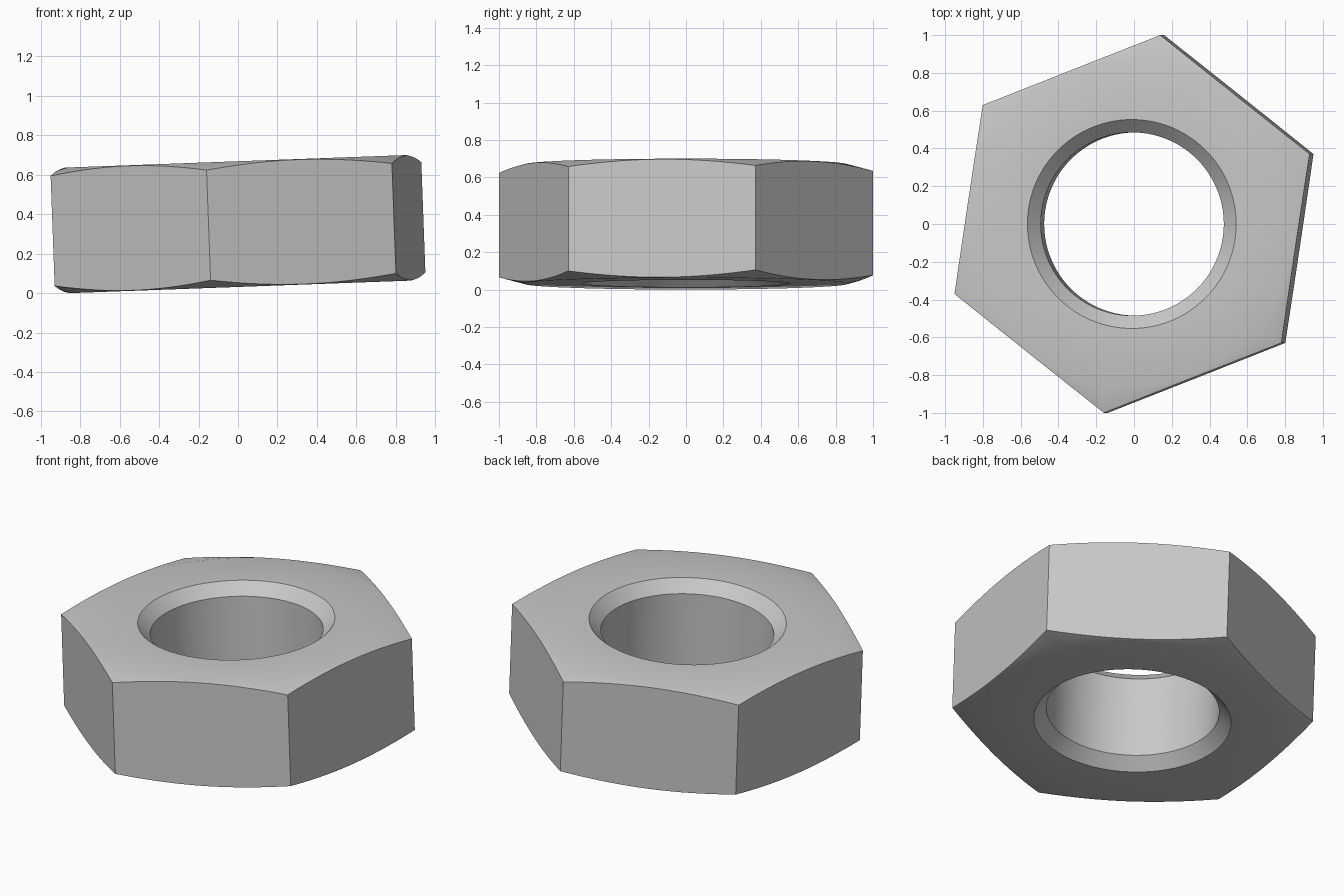
import bpy
import bmesh
from math import radians, cos, sin, tan, pi
from mathutils import Matrix, Vector

cube = bpy.data.objects.get("Cube")
if cube:
    bpy.data.objects.remove(cube, do_unlink=True)

CORNER_R = 1.011            # centre to hexagon corner
THICKNESS = 0.637
HOLE_R, RIM_R = 0.485, 0.553
CHAMFER_R = 0.865           # where the outer corner chamfer begins
CHAMFER_SLOPE = tan(radians(15))
START = radians(21.5)       # direction of the first corner
TILT = radians(-2.1)
STEPS = 20                  # segments per hexagon side

# Plain steel colour
steel = bpy.data.materials.new("light_grey_steel")
steel.use_nodes = True
steel.diffuse_color = (0.58, 0.58, 0.58, 1)
steel.node_tree.nodes["Principled BSDF"].inputs["Base Color"].default_value = steel.diffuse_color


def section(angle):
    """Closed radial cross-section of the nut at an angle measured from a corner."""
    half = THICKNESS / 2
    apothem = CORNER_R * cos(pi / 6)
    side_r = apothem / cos(angle % (pi / 3) - pi / 6)
    upper = [
        (HOLE_R, half - (RIM_R - HOLE_R)),
        (RIM_R, half),
        (CHAMFER_R, half),
        (side_r, half - (side_r - CHAMFER_R) * CHAMFER_SLOPE),
    ]
    return upper + [(r, -z) for r, z in reversed(upper)]


# Sweep the cross-section around the hole
bm = bmesh.new()
count = 6 * STEPS
rings = []
for i in range(count):
    # integer remainder keeps the corners exact
    local = (i % STEPS) * (pi / 3) / STEPS
    a = START + i * 2 * pi / count
    rings.append([bm.verts.new((r * cos(a), r * sin(a), z)) for r, z in section(local)])
for i, ring in enumerate(rings):
    following = rings[(i + 1) % count]
    for j in range(len(ring)):
        k = (j + 1) % len(ring)
        bm.faces.new((ring[j], following[j], following[k], ring[k]))
bmesh.ops.recalc_face_normals(bm, faces=bm.faces)

# Lean slightly and rest on the ground
bm.transform(Matrix.Rotation(TILT, 4, "Y"))
lowest = min(v.co.z for v in bm.verts)
bmesh.ops.translate(bm, verts=bm.verts, vec=Vector((0, 0, -lowest)))

mesh = bpy.data.meshes.new("hex_nut")
bm.to_mesh(mesh)
bm.free()
mesh.materials.append(steel)
nut = bpy.data.objects.new("hex_nut", mesh)
bpy.context.collection.objects.link(nut)

# Smooth bore and chamfers, crisp corners
bpy.ops.object.select_all(action="DESELECT")
nut.select_set(True)
bpy.context.view_layer.objects.active = nut
bpy.ops.object.shade_smooth_by_angle(angle=radians(30))
